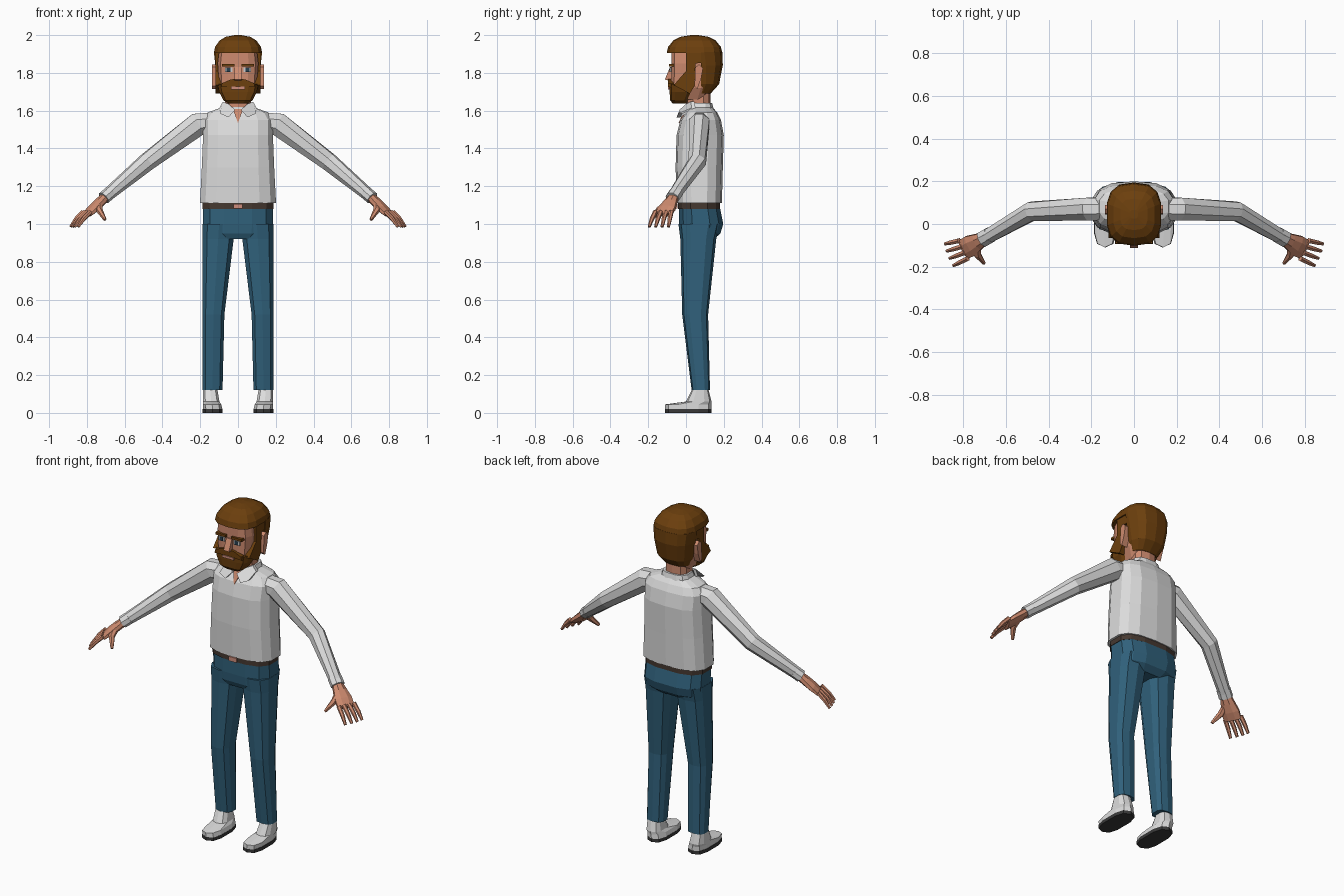
import bpy, bmesh, math
from mathutils import Vector

cube = bpy.data.objects.get("Cube")
if cube:
    bpy.data.objects.remove(cube)


def material(name, red, green, blue):
    mat = bpy.data.materials.new(name)
    mat.use_nodes = True
    mat.diffuse_color = (red, green, blue, 1)
    mat.node_tree.nodes["Principled BSDF"].inputs["Base Color"].default_value = mat.diffuse_color
    return mat


white = material("white cloth", .72, .72, .72)
denim = material("blue denim", .03, .12, .2)
skin = material("skin", .62, .26, .16)
brown = material("brown hair", .15, .05, .004)
rubber = material("dark sole", .04, .04, .04)
leather = material("belt leather", .06, .04, .03)
eye_white = material("eye white", .6, .6, .6)
iris = material("iris", .02, .05, .08)
lip = material("lips", .62, .27, .2)


def finish(name, bm, mat, mirror=False):
    bmesh.ops.recalc_face_normals(bm, faces=bm.faces)
    mesh = bpy.data.meshes.new(name)
    bm.to_mesh(mesh)
    bm.free()
    mesh.materials.append(mat)
    part = bpy.data.objects.new(name, mesh)
    bpy.context.collection.objects.link(part)
    if mirror:
        part.modifiers.new("mirror", "MIRROR").use_mirror_merge = False


def bridge(bm, rings):
    """Join rings of points with quads and cap both ends."""
    loops = [[bm.verts.new(point) for point in ring] for ring in rings]
    count = len(loops[0])
    for low, high in zip(loops, loops[1:]):
        for i in range(count):
            j = (i + 1) % count
            bm.faces.new((low[i], low[j], high[j], high[i]))
    bm.faces.new(reversed(loops[0]))
    bm.faces.new(loops[-1])


def circle(sides):
    """Cosine and sine pairs, with an edge facing each axis."""
    angles = [math.tau * (i + .5) / sides for i in range(sides)]
    return [(math.cos(a), math.sin(a)) for a in angles]


def loft(name, mat, sections, outer=None, sides=12, square=.7, cut=None):
    """Stack rounded boxes given as (height, half width, front, back).

    With outer, the part is a mirrored pair sharing that outer edge.
    With cut, nothing reaches further forward than that depth.
    """
    def rounded(value):
        return math.copysign(abs(value) ** square, value)

    rings = []
    for z, half, front, back in sections:
        middle = outer - half if outer else 0
        ring = []
        for c, s in circle(sides):
            y = (front + back) / 2 + (back - front) / 2 * rounded(s)
            if cut is not None:
                y = max(y, cut)
            ring.append((middle + half * rounded(c), y, z))
        rings.append(ring)
    bm = bmesh.new()
    bridge(bm, rings)
    finish(name, bm, mat, mirror=outer is not None)


def tube(bm, path, radii, sides=8):
    """Sweep an oval along a path; radii are (sideways, upwards) pairs."""
    points = [Vector(point) for point in path]
    rings = []
    for i, (point, (wide, tall)) in enumerate(zip(points, radii)):
        along = points[min(i + 1, len(points) - 1)] - points[max(i - 1, 0)]
        side = along.cross(Vector((0, 0, 1))).normalized()
        up = side.cross(along).normalized()
        rings.append([point + side * wide * c + up * tall * s for c, s in circle(sides)])
    bridge(bm, rings)


def prism(name, mat, outline, start, end, sideways=False, mirror=False):
    """Extrude an (x, z) outline in depth, or a (y, z) outline sideways."""
    bm = bmesh.new()
    if sideways:
        bridge(bm, [[(d, y, z) for y, z in outline] for d in (start, end)])
    else:
        bridge(bm, [[(x, d, z) for x, z in outline] for d in (start, end)])
    finish(name, bm, mat, mirror)


def plate(name, mat, x, z, width, height, front, depth=.008, mirror=False):
    left, right = x - width / 2, x + width / 2
    low, high = z - height / 2, z + height / 2
    outline = [(left, low), (right, low), (right, high), (left, high)]
    prism(name, mat, outline, front, front + depth, mirror=mirror)


# Shared landmarks
ankle, knee, crotch, waist = .12, .52, .92, 1.1
outer_leg = .19
shoulder = Vector((.21, .07, 1.53))
elbow = Vector((.48, .06, 1.33))
wrist = Vector((.69, -.06, 1.155))

# Shoes
heel, toe, sole = .135, -.11, .02
loft("shoe_soles", rubber, [(z, .055, toe, heel) for z in (0, sole)], outer=outer_leg, sides=10)
loft("shoes", white, [(sole, .053, toe, heel), (.045, .05, toe, heel),
                      (.06, .045, 0, heel), (ankle, .04, .03, ankle)],
     outer=outer_leg - .003, sides=10)

# Trousers and belt
loft("trouser_legs", denim, [(ankle, .055, .03, .127), (knee, .06, -.02, .117),
                             (crotch, .085, -.03, .16), (1, .09, -.04, .18)],
     outer=outer_leg, sides=10)
loft("trouser_hips", denim, [(crotch, .15, -.02, .15), (.95, .185, -.035, .185),
                             (1, outer_leg, -.04, .2), (waist, outer_leg, -.04, .18)])
loft("belt", leather, [(z, outer_leg + .003, -.045, .184) for z in (waist - .02, waist + .03)])
plate("belt_buckle", lip, 0, waist - .006, .05, .026, -.052)

# Shirt body, sleeves and cuffs
loft("shirt_body", white, [(waist + .01, .205, -.05, .19), (1.3, .195, -.055, .195),
                           (1.47, .188, -.05, .2), (1.55, .19, -.03, .185),
                           (1.59, .165, 0, .165), (1.62, .08, 0, .14)], sides=14)
bm = bmesh.new()
tube(bm, [(.12, .07, 1.54), shoulder, elbow, wrist],
     [(.055, .055), (.058, .066), (.048, .05), (.036, .034)])
finish("sleeves", bm, white, mirror=True)

forearm = (wrist - elbow).normalized()
bm = bmesh.new()
tube(bm, [wrist - forearm * .02, wrist + forearm * .03], [(.04, .034)] * 2)
finish("cuffs", bm, white, mirror=True)

# Hands with four fingers and a thumb
knuckles = Vector((.8, -.12, 1.05))
bm = bmesh.new()
tube(bm, [wrist, wrist.lerp(knuckles, .4), wrist.lerp(knuckles, .7), knuckles],
     [(.026, .024), (.042, .025), (.054, .023), (.052, .015)])
for finger in range(4):
    spread = finger - 1.5
    base = knuckles + Vector((-.013 * spread, -.028 * spread, .015))
    reach = .074 - .005 * abs(spread)
    tip = base + Vector((reach, -.015 - .006 * finger, -.08))
    middle = base.lerp(tip, .55) + Vector((0, 0, .006))
    tube(bm, [base, middle, tip], [(r, r) for r in (.013, .012, .008)], sides=6)
thumb = wrist.lerp(knuckles, .4) + Vector((0, -.01, 0))
tube(bm, [thumb, thumb + Vector((0, -.05, -.04)), thumb + Vector((-.03, -.09, -.09))],
     [(r, r) for r in (.02, .018, .009)], sides=6)
finish("hands", bm, skin, mirror=True)

# Neck, open neckline and collar
loft("neck", skin, [(z, .07, 0, .13) for z in (1.58, 1.75)], sides=10)
bm = bmesh.new()
bridge(bm, [[(-.028, y, 1.61), (.028, y, 1.61), (0, y - .033, 1.535)] for y in (-.006, .03)])
finish("open_neckline", bm, skin)
loft("collar_band", white, [(1.6, .095, -.01, .15), (1.64, .08, .02, .14)])
bm = bmesh.new()
bridge(bm, [[(x, y + d, z) for x, y, z in ((.015, -.034, 1.605), (.05, -.05, 1.565),
                                           (.095, -.04, 1.585), (.098, .03, 1.615),
                                           (.08, .025, 1.648), (.05, 0, 1.635))]
            for d in (0, .02)])
finish("collar_flaps", bm, white, mirror=True)

# Head, ears and nose
face = -.08
loft("head", skin, [(1.66, .07, -.06, .1), (1.72, .1, face, .13),
                    (1.85, .11, face, .16), (1.93, .1, face, .15)], square=.5)
prism("ears", skin, [(.045, 1.73), (.06, 1.715), (.08, 1.77), (.09, 1.825), (.07, 1.845), (.05, 1.83)],
      .1, .137, sideways=True, mirror=True)
prism("nose", skin, [(face + .02, 1.75), (face - .032, 1.765), (face - .005, 1.83), (face + .02, 1.83)],
      -.018, .018, sideways=True)

# Hair: domed top overhanging the face, back behind the ears, sideburns
dome = []
for degrees in (0, 20, 45, 65, 85):
    rise, spread = math.sin(math.radians(degrees)), math.cos(math.radians(degrees)) ** .8
    dome.append((1.905 + .095 * rise, .13 * spread, .045 - .147 * spread, .045 + .147 * spread))
loft("hair_top", brown, dome, sides=14)
loft("hair_back", brown, [(1.69, .08, 0, .13), (1.74, .105, -.04, .175),
                          (1.84, .122, face, .195), (1.91, .13, -.1, .192)],
     sides=14, cut=.08)
prism("sideburns", brown, [(-.065, 1.735), (.02, 1.69), (.045, 1.73), (.05, 1.85),
                           (.1, 1.855), (.1, 1.91), (0, 1.91), (0, 1.81)],
      .088, .12, sideways=True, mirror=True)

# Beard, moustache and mouth
loft("beard", brown, [(1.637, .05, -.07, 0), (1.655, .078, face - .005, .015),
                      (1.7, .102, face - .008, .04), (1.742, .11, face - .008, .045)], square=.5)
prism("moustache", brown, [(0, 1.73), (.09, 1.725), (.085, 1.745), (.04, 1.765), (0, 1.77)],
      face - .014, face + .02, mirror=True)
plate("mouth", lip, 0, 1.72, .074, .014, face - .016)

# Eyes and brows
plate("eyes", eye_white, .05, 1.816, .04, .024, face - .005, mirror=True)
plate("irises", iris, .05, 1.816, .02, .023, face - .008, mirror=True)
plate("eyebrows", brown, .052, 1.841, .068, .014, face - .011, depth=.03, mirror=True)
